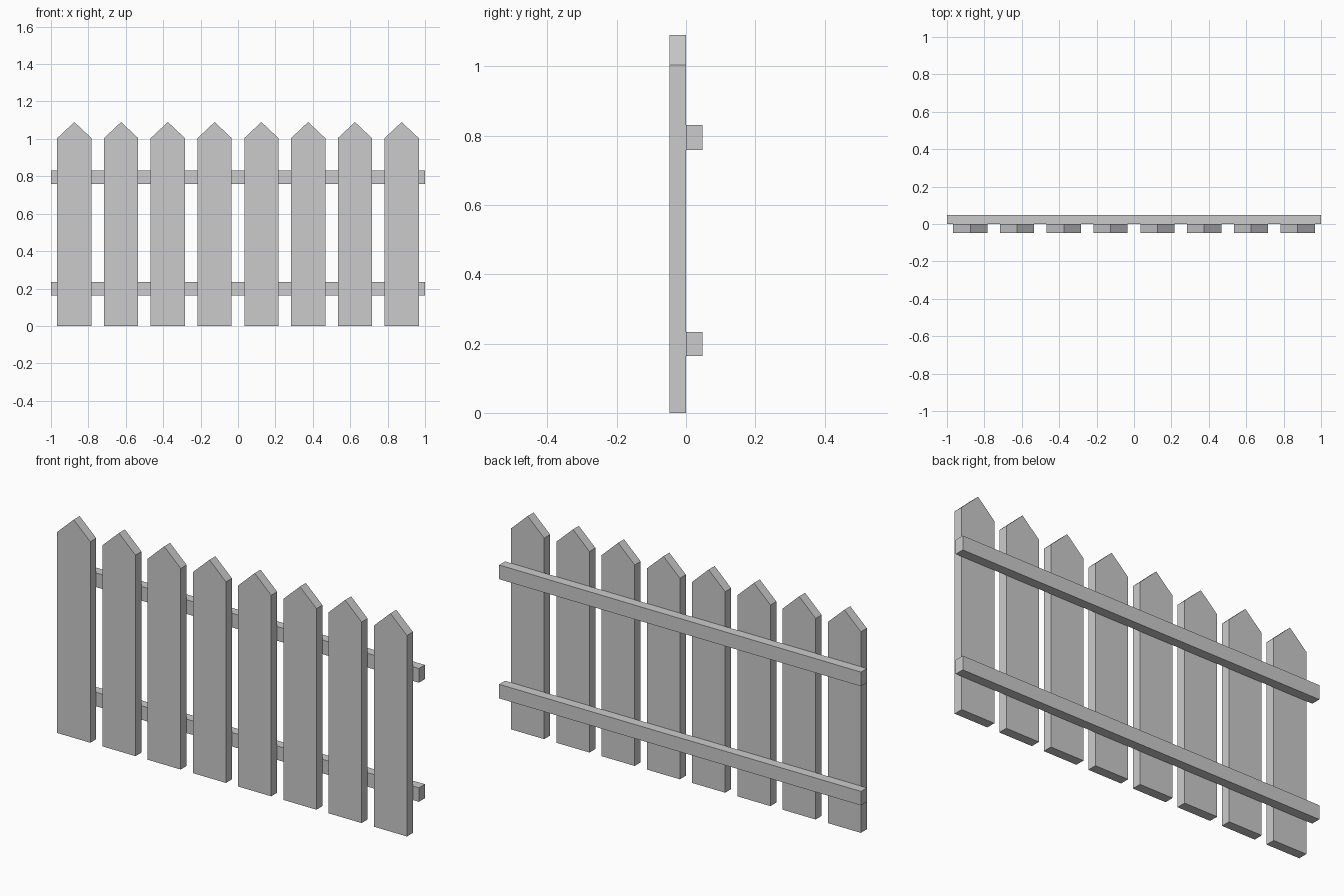
import bpy, bmesh

if "Cube" in bpy.data.objects:
    bpy.data.objects.remove(bpy.data.objects["Cube"])


def extruded(name, profile, y0, y1):
    """Extrude an x-z outline from y0 (front) to y1 (back)."""
    bm = bmesh.new()
    face = bm.faces.new([bm.verts.new((x, y0, z)) for x, z in profile])
    ext = bmesh.ops.extrude_face_region(bm, geom=[face])
    moved = [v for v in ext["geom"] if isinstance(v, bmesh.types.BMVert)]
    bmesh.ops.translate(bm, verts=moved, vec=(0, y1 - y0, 0))
    bmesh.ops.recalc_face_normals(bm, faces=bm.faces)
    mesh = bpy.data.meshes.new(name)
    bm.to_mesh(mesh)
    bm.free()
    obj = bpy.data.objects.new(name, mesh)
    bpy.context.collection.objects.link(obj)
    return obj


THICK = 0.047
COUNT, SPACING, HALF_W = 8, 0.25, 0.0915
SHOULDER, PEAK = 1.004, 1.09

# Pointed pickets along the front
outline = [(-HALF_W, 0), (HALF_W, 0), (HALF_W, SHOULDER), (0, PEAK), (-HALF_W, SHOULDER)]
for i in range(COUNT):
    picket = extruded(f"picket_{i + 1}", outline, -THICK, 0)
    picket.location.x = (i - (COUNT - 1) / 2) * SPACING

# Horizontal rails across the back
for name, z0, z1 in (("lower_rail", 0.164, 0.234), ("upper_rail", 0.759, 0.83)):
    extruded(name, [(-1, z0), (1, z0), (1, z1), (-1, z1)], 0, THICK)
